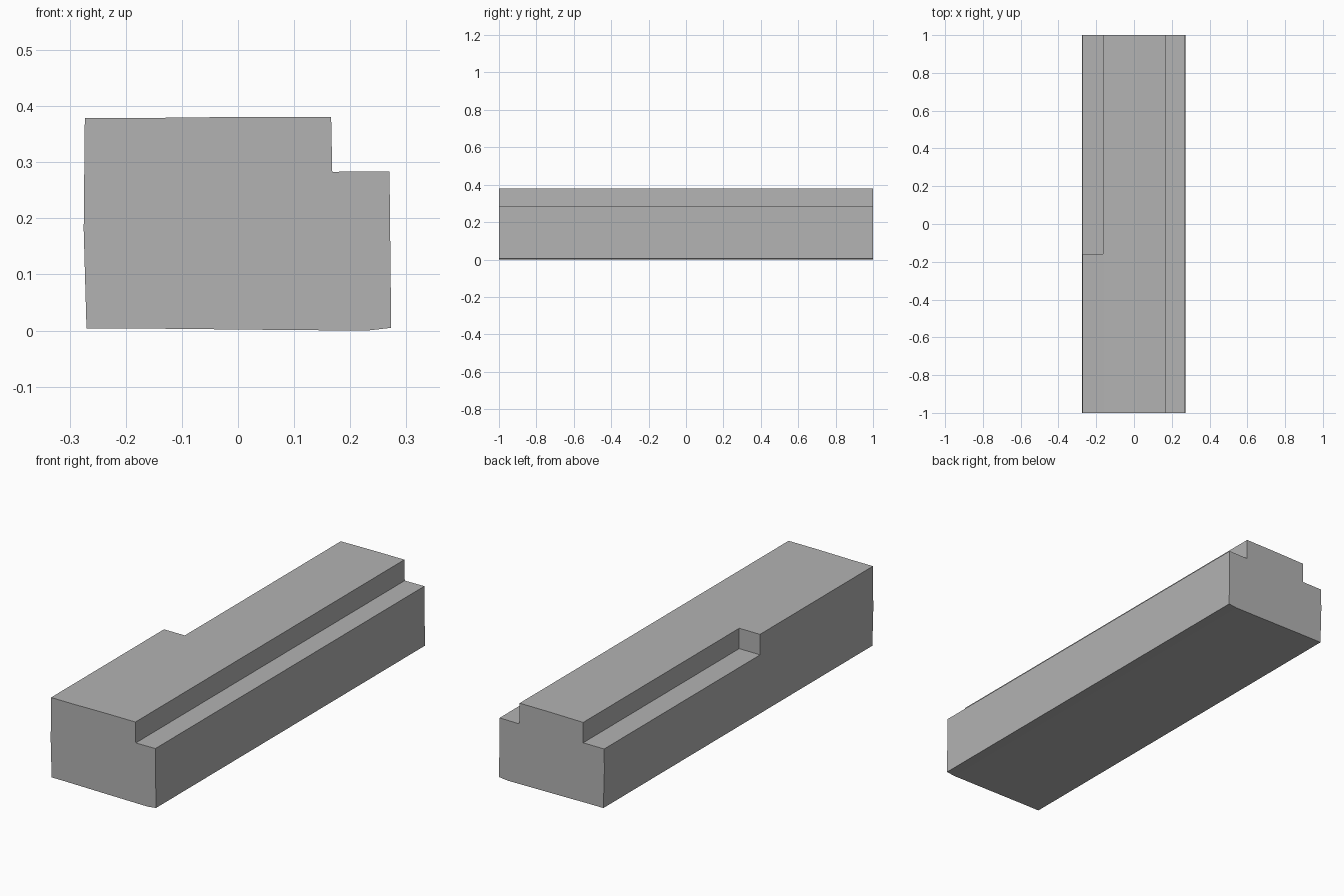
import bpy
import bmesh

cube = bpy.data.objects.get("Cube")
if cube:
    bpy.data.objects.remove(cube, do_unlink=True)

# Plain grey for the whole beam
GREY = (0.45, 0.45, 0.45, 1)
grey = bpy.data.materials.new("plain grey")
grey.use_nodes = True
grey.diffuse_color = GREY
grey.node_tree.nodes["Principled BSDF"].inputs["Base Color"].default_value = GREY


def extrude_profile(name, profile, y0, y1):
    """Solid with an (x, z) cross-section running from y0 to y1."""
    bm = bmesh.new()
    face = bm.faces.new([bm.verts.new((x, y0, z)) for x, z in profile])
    moved = bmesh.ops.extrude_face_region(bm, geom=[face])["geom"]
    verts = [v for v in moved if isinstance(v, bmesh.types.BMVert)]
    bmesh.ops.translate(bm, verts=verts, vec=(0, y1 - y0, 0))
    bmesh.ops.recalc_face_normals(bm, faces=bm.faces)
    mesh = bpy.data.meshes.new(name)
    bm.to_mesh(mesh)
    bm.free()
    mesh.materials.append(grey)
    obj = bpy.data.objects.new(name, mesh)
    bpy.context.collection.objects.link(obj)
    return obj


# Slightly uneven beam with a full-length step along its left side
beam = extrude_profile("stepped_beam", [
    (-0.27, 0.004), (-0.195, 0.004), (0.095, 0.001), (0.23, 0), (0.273, 0.005),
    (0.27, 0.284), (0.168, 0.283), (0.166, 0.381), (0.015, 0.381),
    (-0.16, 0.379), (-0.273, 0.379), (-0.275, 0.18)], -1, 1)

# Shorter step cut into the right side, open at the back
cutter = extrude_profile("step_cutter", [
    (-0.4, 0.283), (-0.165, 0.283), (-0.165, 0.5), (-0.4, 0.5)], -0.16, 1.2)
cutter.hide_render = True
cutter.hide_viewport = True

cut = beam.modifiers.new("right step", "BOOLEAN")
cut.operation = "DIFFERENCE"
cut.solver = "EXACT"
cut.object = cutter
